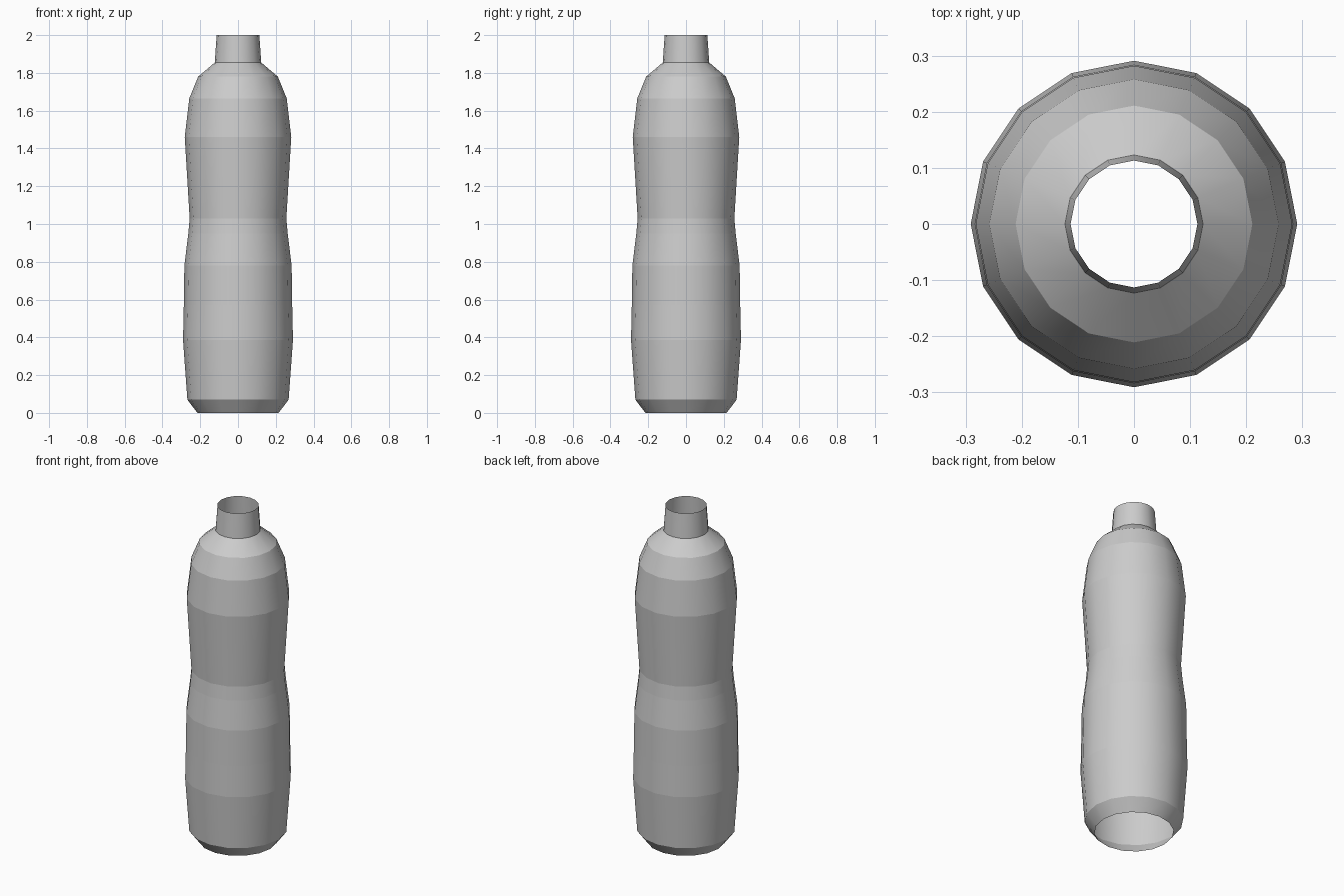
import bpy, bmesh
from math import cos, sin, tau

old = bpy.data.objects.get("Cube")
if old:
    bpy.data.objects.remove(old, do_unlink=True)

SIDES = 16

grey = bpy.data.materials.new("light_grey")
grey.use_nodes = True
colour = (0.6, 0.6, 0.6, 1)
grey.diffuse_color = colour
grey.node_tree.nodes["Principled BSDF"].inputs["Base Color"].default_value = colour


def lathe(name, profile):
    """Turn (radius, height) points into an open shell, smooth around, crisp at each ring."""
    bm = bmesh.new()
    rings = [[bm.verts.new((r * cos(tau * i / SIDES), r * sin(tau * i / SIDES), z))
              for i in range(SIDES)] for r, z in profile]
    for low, high in zip(rings, rings[1:]):
        for i in range(SIDES):
            j = (i + 1) % SIDES
            bm.faces.new((low[i], low[j], high[j], high[i])).smooth = True
    for ring in rings:
        for i in range(SIDES):
            bm.edges.get((ring[i], ring[(i + 1) % SIDES])).smooth = False
    mesh = bpy.data.meshes.new(name)
    bm.to_mesh(mesh)
    bm.free()
    mesh.materials.append(grey)
    obj = bpy.data.objects.new(name, mesh)
    bpy.context.collection.objects.link(obj)
    return obj


# Body: open base, lower bulge, waist, upper bulge and shoulder
lathe("bottle_body", [
    (0.215, 0), (0.268, 0.07), (0.279, 0.22), (0.291, 0.385), (0.287, 0.57),
    (0.284, 0.78), (0.263, 0.95), (0.256, 1.03), (0.282, 1.46),
    (0.258, 1.665), (0.211, 1.78), (0.123, 1.855)])

# Neck: open, slightly tapered
lathe("bottle_neck", [(0.123, 1.855), (0.113, 2.0)])
